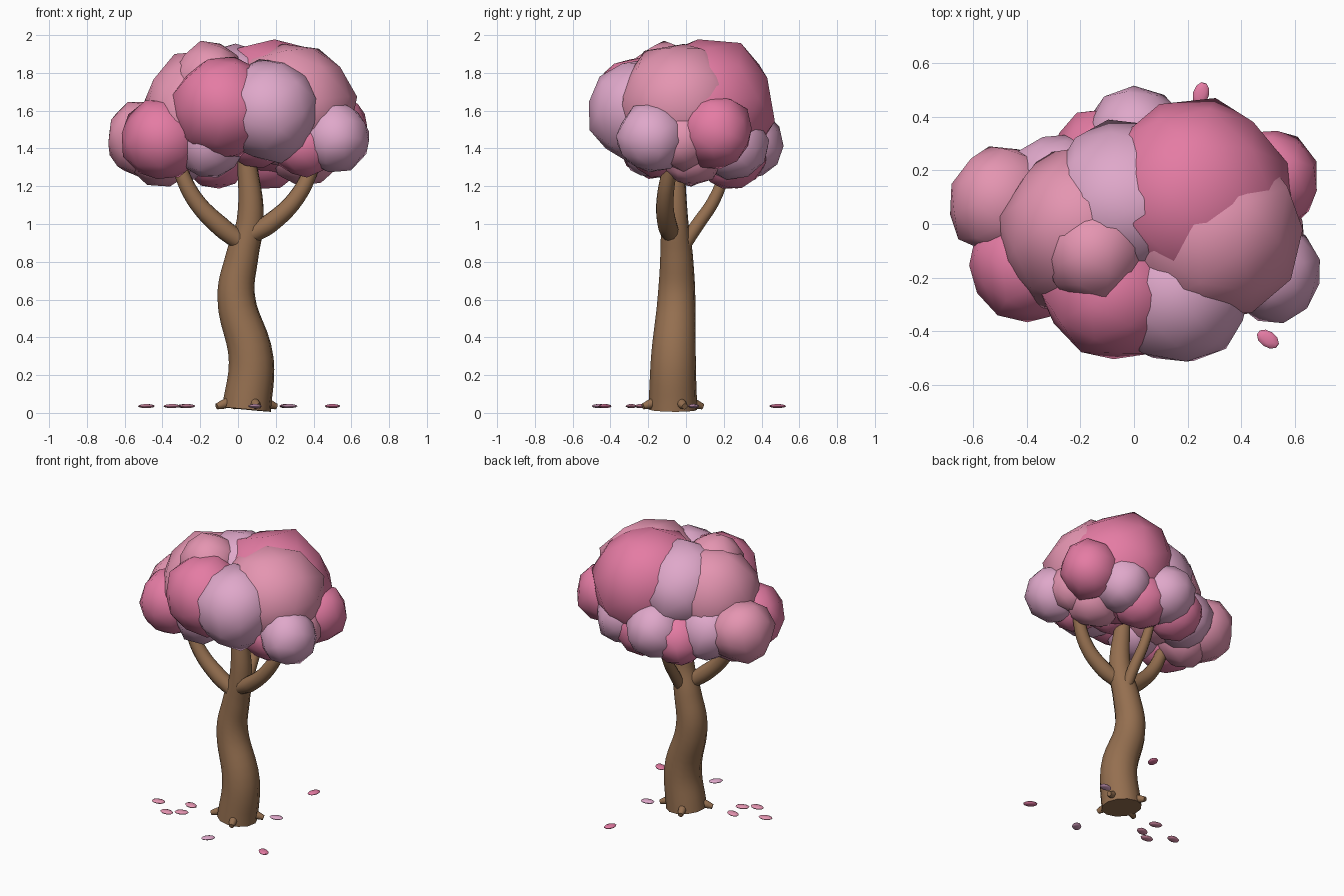
import bpy, math, random
from mathutils import Vector, Euler, noise

random.seed(4)
cube = bpy.data.objects.get("Cube")
if cube:
    bpy.data.objects.remove(cube, do_unlink=True)


def material(name, rgb):
    m = bpy.data.materials.new(name)
    m.use_nodes = True
    m.diffuse_color = (*rgb, 1)
    bsdf = next(n for n in m.node_tree.nodes if n.type == 'BSDF_PRINCIPLED')
    bsdf.inputs["Base Color"].default_value = (*rgb, 1)
    bsdf.inputs["Roughness"].default_value = 0.9
    return m


bark = material("bark_brown", (0.30, 0.16, 0.08))
deep = material("deep_pink", (0.78, 0.20, 0.37))
mid = material("soft_pink", (0.78, 0.30, 0.44))
pale = material("pale_mauve", (0.74, 0.39, 0.59))


def finish(name, mat, angle=40):
    ob = bpy.context.object
    ob.name = name
    ob.data.materials.clear()
    ob.data.materials.append(mat)
    bpy.ops.object.shade_smooth_by_angle(angle=math.radians(angle))
    return ob


def limb(name, points):
    """Tapered tube through (x, y, z, radius) points."""
    cu = bpy.data.curves.new(name, 'CURVE')
    cu.dimensions = '3D'
    cu.bevel_depth = 1.0
    cu.bevel_resolution = 4
    cu.resolution_u = 6
    cu.use_fill_caps = True
    sp = cu.splines.new('BEZIER')
    sp.bezier_points.add(len(points) - 1)
    for bp, (x, y, z, r) in zip(sp.bezier_points, points):
        bp.co = (x, y, z)
        bp.radius = r
        bp.handle_left_type = bp.handle_right_type = 'AUTO'
    ob = bpy.data.objects.new(name, cu)
    bpy.context.collection.objects.link(ob)
    bpy.ops.object.select_all(action='DESELECT')
    ob.select_set(True)
    bpy.context.view_layer.objects.active = ob
    bpy.ops.object.convert(target='MESH')
    return finish(name, bark)


def puff(name, mat, x, y, z, r):
    """Lumpy low-poly foliage ball."""
    bpy.ops.mesh.primitive_ico_sphere_add(subdivisions=2, radius=r, location=(x, y, z))
    ob = bpy.context.object
    turn = Euler([random.uniform(0, 6) for _ in range(3)])
    seed = Vector((x, y, z)) * 7
    for v in ob.data.vertices:
        v.co.rotate(turn)
        v.co *= 1.02 + 0.12 * noise.noise(v.co / r * 1.6 + seed)
    return finish(name, mat)


# Trunk and branches
limb("trunk", [(0.045, -0.07, 0.018, 0.13), (0.07, -0.067, 0.28, 0.12),
               (-0.01, -0.05, 0.62, 0.1), (0.022, -0.05, 0.83, 0.087),
               (0.065, -0.06, 1.02, 0.072), (0.045, -0.06, 1.36, 0.05)])
limb("right_branch", [(0.04, -0.07, 0.89, 0.05), (-0.09, -0.09, 0.985, 0.053),
                      (-0.235, -0.1, 1.14, 0.045), (-0.335, -0.09, 1.36, 0.036)])
limb("left_branch", [(0.08, -0.08, 0.95, 0.05), (0.165, -0.1, 1.0, 0.052),
                     (0.31, -0.11, 1.14, 0.045), (0.42, -0.07, 1.36, 0.036)])
limb("back_branch", [(0.05, -0.02, 0.87, 0.035), (0.05, 0.05, 0.98, 0.036),
                     (0.04, 0.15, 1.13, 0.033), (0.03, 0.23, 1.34, 0.026)])

# Little root nubs round the base
for i in range(4):
    a = math.radians(-68 + 90 * i)
    c, s = math.cos(a), math.sin(a)
    limb(f"root_{i + 1}", [(0.045 + c * d, -0.07 + s * d, z, r)
                           for d, z, r in ((0.09, 0.06, 0.028), (0.135, 0.045, 0.024), (0.17, 0.034, 0.016))])

# Crown
crown = [
    (deep, 0.22, 0.1, 1.62, 0.365), (mid, 0.285, -0.025, 1.625, 0.34),
    (pale, 0.17, -0.25, 1.6, 0.27), (deep, -0.08, -0.24, 1.62, 0.27),
    (mid, -0.2, -0.02, 1.6, 0.305), (mid, -0.15, -0.1, 1.76, 0.2),
    (pale, -0.03, 0.08, 1.65, 0.295), (pale, 0.01, 0.32, 1.42, 0.19),
    (pale, -0.28, 0.15, 1.43, 0.195), (mid, -0.49, 0.085, 1.45, 0.205),
    (deep, -0.4, -0.15, 1.45, 0.215), (deep, 0.5, 0.16, 1.49, 0.195),
    (pale, 0.51, -0.18, 1.46, 0.185), (deep, 0.35, -0.15, 1.42, 0.17),
    (mid, 0.48, -0.02, 1.45, 0.16), (deep, -0.12, 0.25, 1.37, 0.18),
    (pale, 0.3, 0.25, 1.42, 0.185), (deep, 0.15, 0.24, 1.37, 0.19),
    (mid, -0.4, 0.02, 1.39, 0.19), (pale, -0.15, -0.17, 1.44, 0.19),
    (deep, 0.1, -0.1, 1.48, 0.18), (mid, 0.36, 0.03, 1.4, 0.19),
]
for i, (mat, *place) in enumerate(crown):
    puff(f"blossom_{i + 1}", mat, *place)

# Fallen petals
petals = [
    (deep, 0.25, 0.485, 75), (deep, 0.5, -0.43, -35), (mid, -0.485, -0.19, 10),
    (mid, -0.35, -0.29, 0), (mid, -0.27, -0.24, 20), (mid, -0.28, -0.12, -15),
    (pale, 0.09, -0.46, 50), (pale, 0.27, 0.04, 10),
]
for i, (mat, x, y, turn) in enumerate(petals):
    bpy.ops.mesh.primitive_ico_sphere_add(subdivisions=2, radius=1, location=(x, y, 0.036),
                                          rotation=(0, 0, math.radians(turn)))
    bpy.context.object.scale = (0.046, 0.03, 0.011)
    bpy.ops.object.transform_apply(location=False, rotation=False, scale=True)
    finish(f"petal_{i + 1}", mat, 30)
